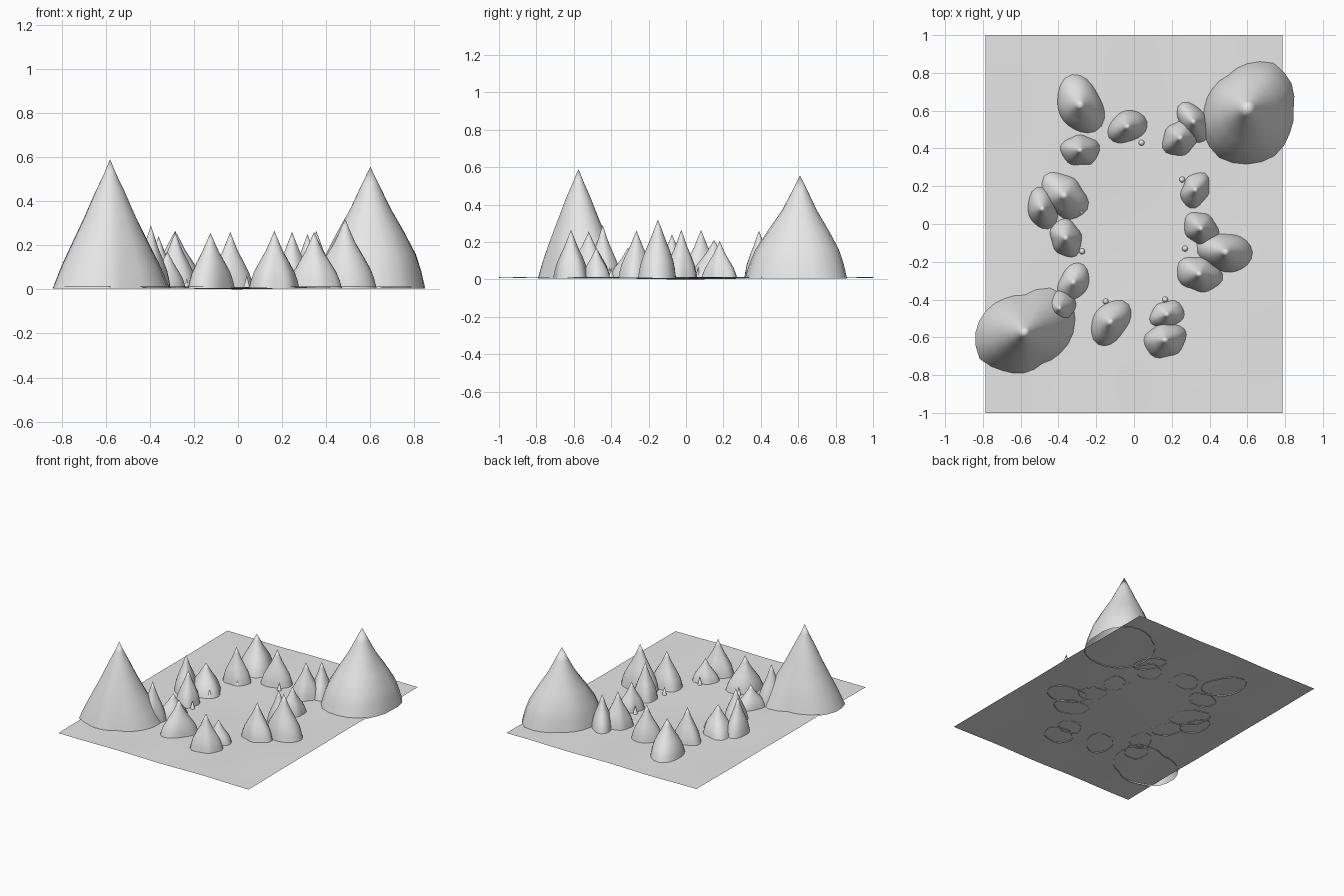
import bpy
import bmesh
import math
import random
from math import cos, sin, radians, tau

random.seed(4)

cube = bpy.data.objects.get("Cube")
if cube:
    bpy.data.objects.remove(cube, do_unlink=True)

# One stone colour for everything
STONE = (0.8, 0.8, 0.8, 1)
stone = bpy.data.materials.new("pale stone")
stone.use_nodes = True
stone.diffuse_color = STONE
stone.node_tree.nodes["Principled BSDF"].inputs["Base Color"].default_value = STONE


def finish(bm, name):
    """Turn a bmesh into a smooth, stone coloured object."""
    mesh = bpy.data.meshes.new(name)
    bm.to_mesh(mesh)
    bm.free()
    mesh.materials.append(stone)
    mesh.shade_smooth()
    obj = bpy.data.objects.new(name, mesh)
    bpy.context.collection.objects.link(obj)
    return obj


# Flank of a peak: share of base radius, share of height
FLANK = [(1, 0), (0.93, 0.14), (0.83, 0.28), (0.62, 0.46), (0.36, 0.66), (0.17, 0.84)]
BASE = 0.004


def peak(name, x, y, height, outline, flank=FLANK):
    """Open-bottomed peak whose footprint radius is outline(angle)."""
    bm = bmesh.new()
    sides = 24
    angles = [tau * i / sides for i in range(sides)]
    radii = [outline(a) for a in angles]
    mean = sum(radii) / sides
    rings = []
    for share, level in flank:
        ring = []
        for a, r in zip(angles, radii):
            r = share * (r * share + mean * (1 - share))
            ring.append(bm.verts.new((x + r * cos(a), y + r * sin(a),
                                      BASE + level * (height - BASE))))
        rings.append(ring)
    tip = bm.verts.new((x, y, height))
    for low, high in zip(rings, rings[1:]):
        for i in range(sides):
            j = (i + 1) % sides
            bm.faces.new((low[i], low[j], high[j], high[i]))
    for i in range(sides):
        bm.faces.new((rings[-1][i], rings[-1][(i + 1) % sides], tip))
    return finish(bm, name)


def from_radii(radii):
    """Footprint interpolated between evenly spaced radii."""
    def outline(a):
        t = a / tau * len(radii)
        i = int(t)
        f = t - i
        return radii[i % len(radii)] * (1 - f) + radii[(i + 1) % len(radii)] * f
    return outline


def from_oval(long, short, turn):
    """Oval footprint with slight random lobes."""
    phase, lobes = random.uniform(0, tau), random.choice((3, 5))

    def outline(a):
        t = a - radians(turn)
        r = long * short / math.hypot(short * cos(t), long * sin(t))
        return r * (1 + 0.05 * cos(lobes * a + phase))
    return outline


# Gently rolling ground sheet
bm = bmesh.new()
bmesh.ops.create_grid(bm, x_segments=20, y_segments=26, size=1)
for v in bm.verts:
    u, w = v.co.x, v.co.y
    v.co.x = u * 0.787
    hollow = math.exp(-5 * (u * u + w * w))
    wave = 0.0025 * sin(7 * u + 2 * w) * cos(6 * w - u)
    v.co.z = max(0, 0.011 + wave * (1 - hollow) - 0.011 * hollow)
finish(bm, "ground")

# Two great mountains in opposite corners
peak("mountain_back_left", 0.6, 0.61, 0.555, from_radii(
    [.245, .27, .28, .24, .205, .215, .23, .27, .3, .295, .29, .26]))
peak("mountain_front_right", -0.58, -0.575, 0.59, from_radii(
    [.26, .3, .275, .2, .21, .235, .26, .275, .235, .215, .19, .22]),
    [(1, 0), (0.86, 0.17), (0.69, 0.34), (0.47, 0.55), (0.27, 0.75), (0.12, 0.88)])

# Ring of hills: x, y, height, long radius, short radius, turn
HILLS = {
    "back": [(-.285, .63, .265, .165, .115, -65), (-.285, .39, .26, .105, .08, 0),
             (-.035, .515, .26, .11, .08, 25), (.245, .455, .26, .105, .085, 45),
             (.315, .54, .25, .12, .07, -60)],
    "right": [(-.37, .15, .21, .145, .1, -45), (-.485, .08, .265, .115, .075, -75),
              (-.36, -.075, .24, .105, .08, -70), (-.32, -.31, .17, .11, .075, 60),
              (-.395, -.445, .29, .1, .08, 60)],
    "front": [(-.125, -.52, .255, .135, .09, 55), (.175, -.48, .17, .095, .07, 20),
              (.165, -.615, .265, .115, .09, 20)],
    "left": [(.345, -.265, .26, .125, .09, -15), (.485, -.15, .32, .15, .1, -10),
             (.355, -.025, .265, .1, .08, -40), (.325, .18, .205, .1, .07, 65)],
}
for side, hills in HILLS.items():
    for n, (x, y, height, long, short, turn) in enumerate(hills, 1):
        peak(f"hill_{side}_{n}", x, y, height, from_oval(long, short, turn))

# Small standing spikes inside the ring
SPIKES = [(.04, .43), (.255, .235), (.27, -.13), (.165, -.4),
          (-.15, -.41), (-.275, -.145), (-.28, .065), (-.235, .33)]
for n, (x, y) in enumerate(SPIKES, 1):
    bpy.ops.mesh.primitive_cone_add(vertices=12, radius1=0.016, radius2=0,
                                    depth=0.06, location=(x, y, 0.034))
    spike = bpy.context.object
    spike.name = f"spike_{n}"
    spike.data.materials.append(stone)
    bpy.ops.object.shade_smooth_by_angle()
